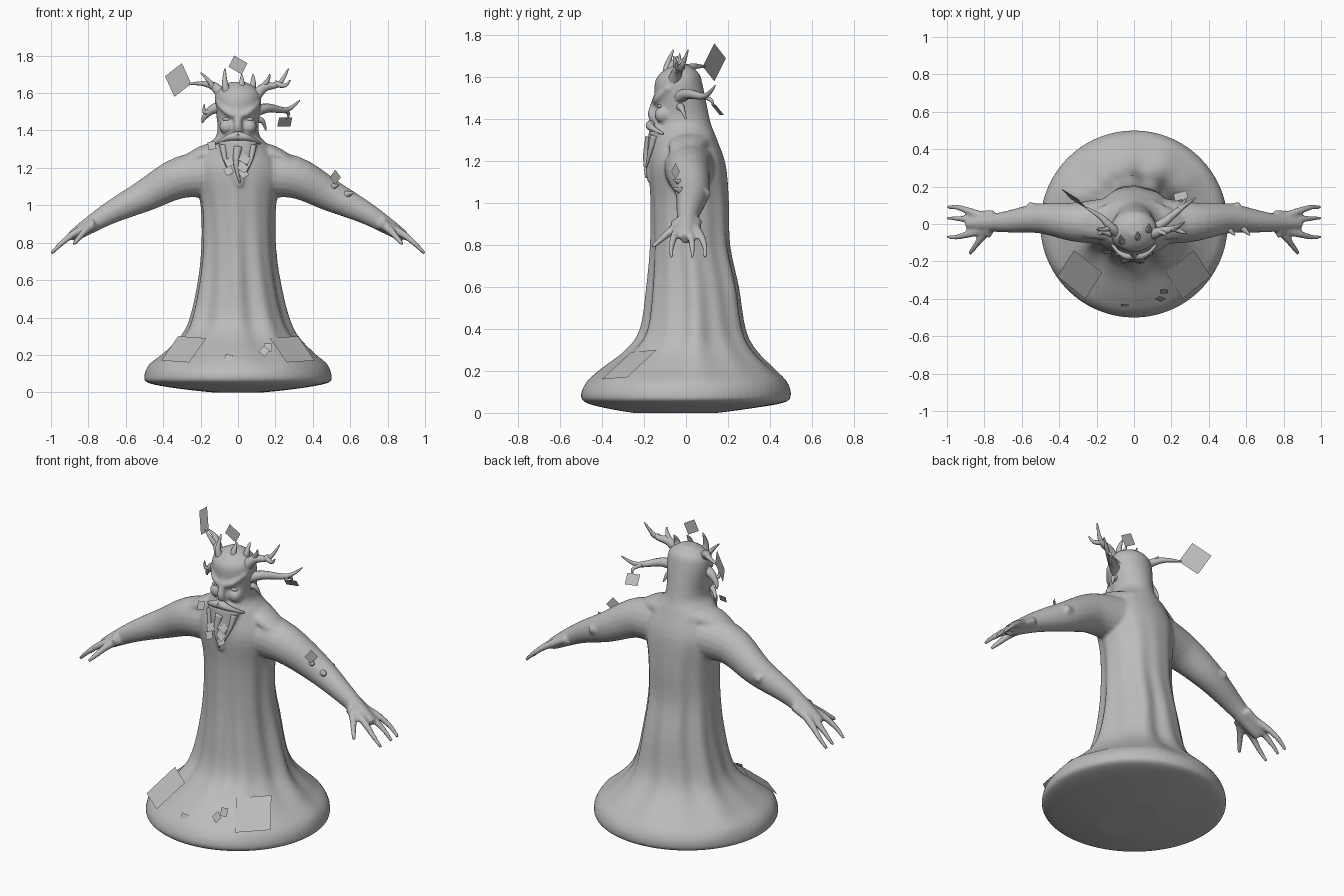
import bpy, bmesh, math, random
from mathutils import Vector

random.seed(4)
UNIT = 0.01  # part sizes are given in hundredths
cube = bpy.data.objects.get("Cube")
if cube:
    bpy.data.objects.remove(cube)

grey = bpy.data.materials.new("bark_grey")
grey.use_nodes = True
colour = (0.5, 0.5, 0.5, 1)
grey.diffuse_color = colour
grey.node_tree.nodes["Principled BSDF"].inputs["Base Color"].default_value = colour


def finish(bm, name, solid=True):
    if solid:
        bmesh.ops.recalc_face_normals(bm, faces=bm.faces)
    for face in bm.faces:
        face.smooth = solid
    bmesh.ops.scale(bm, vec=(UNIT, UNIT, UNIT), verts=bm.verts)
    mesh = bpy.data.meshes.new(name)
    bm.to_mesh(mesh)
    bm.free()
    mesh.materials.append(grey)
    ob = bpy.data.objects.new(name, mesh)
    bpy.context.collection.objects.link(ob)
    return ob


def spline(points, steps):
    """Resample control rows of any length with a Catmull-Rom curve."""
    rows = []
    last = len(points) - 1
    for i in range(last):
        window = [points[max(0, min(last, i + k))] for k in (-1, 0, 1, 2)]
        for step in range(steps):
            t = step / steps
            rows.append([q + t / 2 * (r - p + t * (2 * p - 5 * q + 4 * r - w + t * (3 * (q - r) + w - p)))
                         for p, q, r, w in zip(*window)])
    return rows + [list(points[-1])]


def bridge(bm, rings):
    for low, high in zip(rings, rings[1:]):
        count = len(low)
        for i in range(count):
            j = (i + 1) % count
            bm.faces.new((low[i], low[j], high[j], high[i]))
    bm.faces.new(rings[0][::-1])
    bm.faces.new(rings[-1])


def limb(bm, thick, thin, *points, flat=1, sides=12, side=1):
    """Limb tapering evenly from thick to thin; flat widens it front to back."""
    rows = [Vector((side * x, y, z)) for x, y, z in spline(points, 5)]
    last = len(rows) - 1
    rings = []
    for i, centre in enumerate(rows):
        along = (rows[min(i + 1, last)] - rows[max(i - 1, 0)]).normalized()
        across = (Vector((0, 1, 0)) - along * along.y).normalized()
        up = along.cross(across)
        radius = thick + (thin - thick) * i / last
        ring = []
        for k in range(sides):
            angle = math.tau * k / sides
            offset = across * flat * math.cos(angle) + up * math.sin(angle)
            ring.append(bm.verts.new(centre + offset * radius))
        rings.append(ring)
    bridge(bm, rings)


def ball(bm, centre, size):
    made = bmesh.ops.create_uvsphere(bm, u_segments=20, v_segments=12, radius=1)
    for vert in made["verts"]:
        vert.co = Vector(c + s * q for c, s, q in zip(centre, size, vert.co))


def leaf(bm, centre, half_a, half_b):
    """Flat four-cornered leaf with half diagonals half_a and half_b."""
    c, a, b = Vector(centre), Vector(half_a), Vector(half_b)
    bm.faces.new([bm.verts.new(p) for p in (c - a, c + b, c + a, c - b)])


# Trunk and head: height, half width, front, back
trunk = [
    (0, 14, -25, 15), (2, 32, -37, 30), (5, 48, -48, 47), (9, 50, -50, 50), (15, 47.5, -47, 48),
    (21, 40, -40, 42), (30, 31, -28, 33), (40, 26, -21, 28), (60, 21.5, -18, 25), (80, 19.5, -16.5, 21),
    (100, 20, -16.5, 20.5), (118, 23, -17.5, 19), (131, 17, -15, 14.5), (139, 11, -14, 11.5),
    (156, 12.5, -15, 8), (162, 10.5, -12, 6), (166, 4, -6, 1)]
bm = bmesh.new()
rings = []
for z, width, front, back in spline(trunk, 4):
    # Bark folds fade out at the foot and the neck
    fold = 0.055 * max(0, min(1, (z - 12) / 25, (130 - z) / 70))
    ring = []
    for k in range(72):
        a = math.tau * k / 72
        wave = 1 + fold * (0.7 * math.sin(7 * a + 1) + 0.5 * math.sin(12 * a + z / 40))
        ring.append(bm.verts.new((width * wave * math.cos(a),
                                  (front + back) / 2 + (back - front) / 2 * wave * math.sin(a), z)))
    rings.append(ring)
bridge(bm, rings)

for side in (1, -1):
    # Arm with shoulder plate, elbow burr and forearm ridge
    limb(bm, 14, 3, (8, 2, 117), (30, 1, 115), (50, 3, 105), (70, 1, 95), (89, 0, 83),
         flat=0.95, sides=20, side=side)
    limb(bm, 6, 3.5, (7, 3, 129), (19, 0, 127), (30, 0, 121), flat=1.8, side=side)
    limb(bm, 6, 2, (44, 4, 106), (51, 7, 105), (57, 10, 104), side=side)
    limb(bm, 4, 3, (45, 0, 109), (55, 1, 105), (62, 1, 101), flat=1.5, side=side)
    # Palm, three fingers and thumb
    limb(bm, 4, 2, (76, 0, 91), (83, 1, 87), (89, 1, 83), flat=2, side=side)
    for tip in (9, 3, -7):
        limb(bm, 2.4, 0.9, (82, tip / 2, 88), (89, tip * 0.8, 84), (95, tip, 79), (100, tip, 74), side=side)
    limb(bm, 3, 1, (77, -2, 90), (82, -8, 86), (88, -16, 79), side=side)
    # Cheek and brow
    ball(bm, (side * 6, -11, 142), (4, 4, 4))
    limb(bm, 2, 1.5, (1, -14.5, 148), (6, -13.5, 150), (11, -8, 155), side=side)
# Nose, jaw and beard
limb(bm, 1.6, 2.6, (0, -13, 153), (0, -15, 147), (0, -16, 142), (0, -14, 139))
ball(bm, (0, -11, 133), (9, 6, 6))
limb(bm, 11, 1, (0, -13, 134), (0, -15, 125), (0, -17, 117), (1, -18, 110), flat=0.45, sides=20)
body = finish(bm, "tree_body")
fuse = body.modifiers.new("fuse", "REMESH")
fuse.mode = "VOXEL"
fuse.voxel_size = 0.009
fuse.use_smooth_shade = True
soften = body.modifiers.new("soften", "SMOOTH")
soften.iterations = 4

# Moustache, eyes and beard locks
moustache, eyes, locks = bmesh.new(), bmesh.new(), bmesh.new()
for side in (1, -1):
    limb(moustache, 2.7, 0.5, (0, -16.5, 137), (4, -17, 136.5), (8, -15, 135), (12, -11, 133), side=side)
    ball(eyes, (side * 6, -12.5, 146), (2.4, 1.2, 1))
    limb(locks, 2, 0.4, (8, -15, 132), (7, -17, 125), (4, -19, 117), side=side)
limb(locks, 2.5, 0.4, (0, -17, 131), (-1, -19, 122), (1, -19, 112))
finish(moustache, "moustache")
finish(eyes, "eyes")
finish(locks, "beard_locks")

bm = bmesh.new()
# Left antlers and their forks
limb(bm, 3.5, 0.3, (8, -6, 157), (14, -4, 163), (22, -2, 165), (27, 1, 173))
limb(bm, 1.8, 0.3, (20, -2, 165), (25, -4, 164), (28, -5, 167))
limb(bm, 1.8, 0.3, (13, -4, 163), (16, -5, 167), (17, -6, 170))
limb(bm, 3.5, 0.3, (8, -4, 150), (16, 1, 152), (26, 9, 151), (33, 14, 156))
limb(bm, 1.4, 0.3, (24, 8, 151), (27, 12, 149), (26, 13, 146))
# Right antlers and their forks
limb(bm, 3.5, 0.4, (-7, -6, 157), (-12, -2, 163), (-18, 4, 165), (-26, 9, 165))
limb(bm, 1.8, 0.3, (-13, -2, 163), (-16, -3, 167), (-20, -3, 171))
limb(bm, 3.5, 0.3, (-8, -5, 153), (-14, -4, 151), (-18, -3, 147), (-19, -2, 144))
limb(bm, 1.8, 0.3, (-15, -4, 150), (-18, -5, 150), (-18, -6, 154))
# Crown spikes and ear twig
for x, y, top in ((-7, -6, 173), (2, -4, 170), (8, 0, 170)):
    limb(bm, 3, 0.3, (x * 0.8, y - 2, 159), (x, y - 3, 165), (x, y, top))
limb(bm, 2.5, 0.3, (9, -3, 146), (13, -2, 145), (15, 0, 140))
# Forearm thorns
for x, z in ((48, 109), (56, 105)):
    limb(bm, 3, 0.3, (x, 0, z), (x + 3, -3, z + 1), (x + 6, -6, z + 2))
finish(bm, "antlers")

# Loose leaves on antlers, forearm and foot
bm = bmesh.new()
leaf(bm, (-32, 13.5, 167), (7, -5.5, -2), (2, 0, 9))
leaf(bm, (0, -5, 175), (5, 0, 1), (-2, 0, 5))
leaf(bm, (25, 15, 144.5), (3, 3, -2.5), (4, -1, 2.5))
leaf(bm, (52, -5, 115), (3, 2, 0), (0, 0, 4))
for side in (1, -1):
    leaf(bm, (side * 29, -27, 23), (side * 12, -1, -6), (side * 3, 13, 7))
# Small leaves scattered down the beard and over the foot
spots = [(5 * math.sin(2.2 * i), -19 - i / 5, 126 - 1.5 * i) for i in range(7)]
spots += [(-14, -15, 132), (16, -36, 24), (-5, -44, 18), (14, -40, 22)]
for spot in spots:
    turn = random.uniform(0, math.pi)
    c, s = 3 * math.cos(turn), 3 * math.sin(turn)
    leaf(bm, spot, (c, s / 2, s), (-s, c / 2, c))
finish(bm, "leaves", solid=False)
